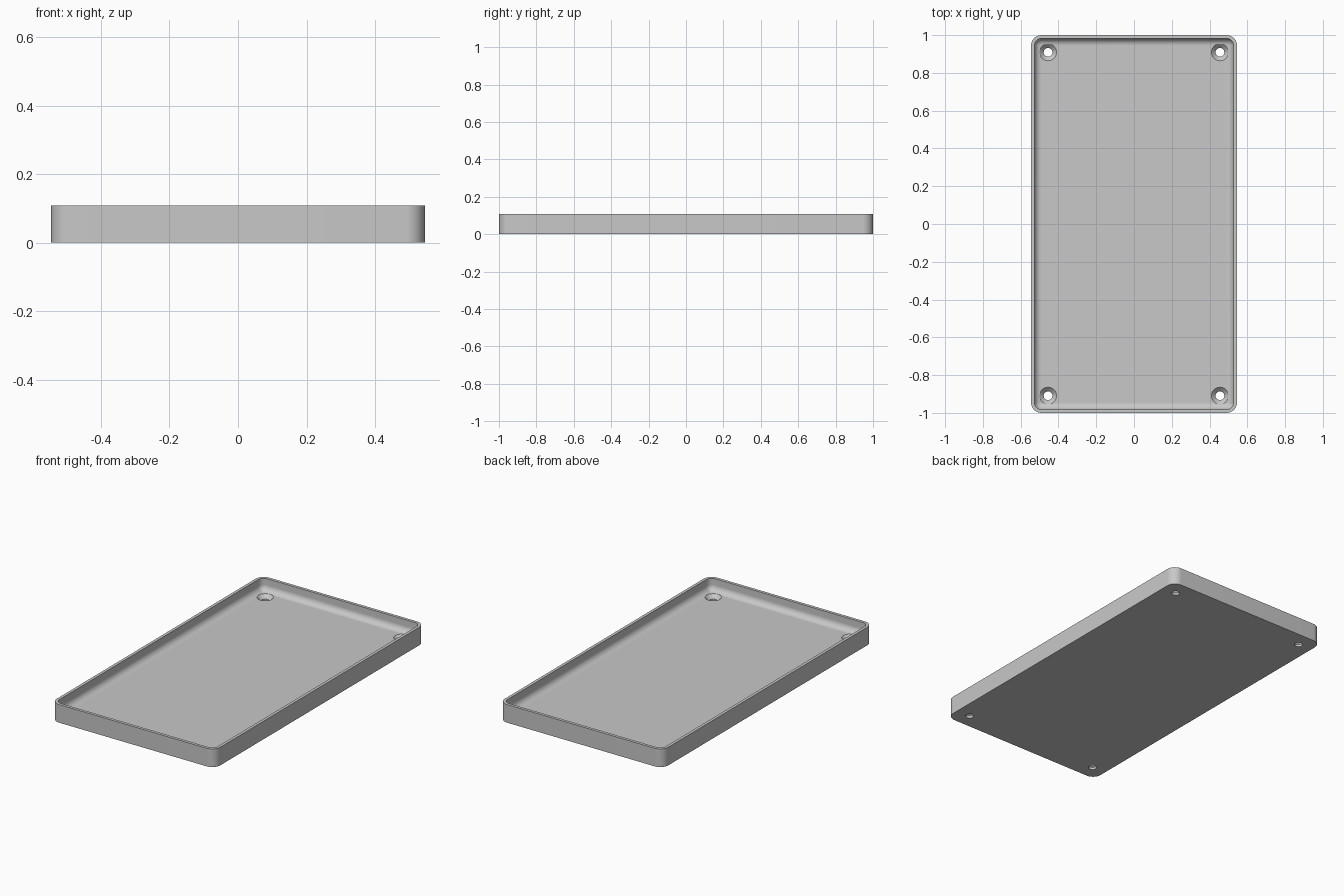
import bpy, bmesh, math

cube = bpy.data.objects.get("Cube")
if cube:
    bpy.data.objects.remove(cube, do_unlink=True)

HALF_X, HALF_Y, HEIGHT = 0.545, 1.0, 0.109
CORNER, WALL, FLOOR = 0.055, 0.018, 0.036
FILLET = 0.036
HOLE_X, HOLE_Y, HOLE_R, SINK_R = 0.455, 0.909, 0.023, 0.045
STEPS = 12

grey = bpy.data.materials.new("light grey")
grey.use_nodes = True
colour = (0.58, 0.58, 0.58, 1)
grey.diffuse_color = colour
grey.node_tree.nodes["Principled BSDF"].inputs["Base Color"].default_value = colour


def make_object(name, bm):
    bmesh.ops.recalc_face_normals(bm, faces=bm.faces)
    mesh = bpy.data.meshes.new(name)
    bm.to_mesh(mesh)
    bm.free()
    mesh.materials.append(grey)
    obj = bpy.data.objects.new(name, mesh)
    bpy.context.collection.objects.link(obj)
    return obj


def rounded_ring(bm, inset, z):
    """Rounded rectangle, inset from the outer outline."""
    r = max(CORNER - inset, 0.001)
    cx, cy = HALF_X - inset - r, HALF_Y - inset - r
    ring = []
    for q, (sx, sy) in enumerate([(1, 1), (-1, 1), (-1, -1), (1, -1)]):
        for i in range(STEPS + 1):
            a = (q + i / STEPS) * math.pi / 2
            ring.append(bm.verts.new((sx * cx + r * math.cos(a),
                                      sy * cy + r * math.sin(a), z)))
    return ring


def round_ring(bm, x, y, r, z, n=40):
    return [bm.verts.new((x + r * math.cos(math.tau * i / n),
                          y + r * math.sin(math.tau * i / n), z)) for i in range(n)]


def loft(bm, rings):
    """Skin successive rings and cap both ends."""
    for a, b in zip(rings, rings[1:]):
        for i in range(len(a)):
            j = (i + 1) % len(a)
            bm.faces.new((a[i], a[j], b[j], b[i]))
    bm.faces.new(rings[0])
    bm.faces.new(rings[-1])


# Tray: outer wall, flat rim, inner wall, fillet down to the floor
profile = [(0, 0), (0, HEIGHT), (WALL, HEIGHT)]
for i in range(STEPS + 1):
    a = i / STEPS * math.pi / 2
    profile.append((WALL + FILLET * (1 - math.cos(a)),
                    FLOOR + FILLET * (1 - math.sin(a))))
bm = bmesh.new()
loft(bm, [rounded_ring(bm, inset, z) for inset, z in profile])
tray = make_object("tray", bm)

# Countersunk screw holes in the four corners
bm = bmesh.new()
sink_z = FLOOR - (SINK_R - HOLE_R)
for sx in (-1, 1):
    for sy in (-1, 1):
        loft(bm, [round_ring(bm, sx * HOLE_X, sy * HOLE_Y, r, z) for r, z in
                  [(HOLE_R, -0.05), (HOLE_R, sink_z), (SINK_R, FLOOR), (SINK_R, 0.2)]])
cutter = make_object("screw_hole_cutter", bm)
cutter.hide_render = True

cut = tray.modifiers.new("screw holes", "BOOLEAN")
cut.operation = "DIFFERENCE"
cut.solver = "EXACT"
cut.object = cutter

bpy.ops.object.select_all(action="DESELECT")
tray.select_set(True)
bpy.context.view_layer.objects.active = tray
bpy.ops.object.modifier_apply(modifier=cut.name)
bpy.data.objects.remove(cutter, do_unlink=True)
bpy.ops.object.shade_smooth_by_angle(angle=math.radians(30))
